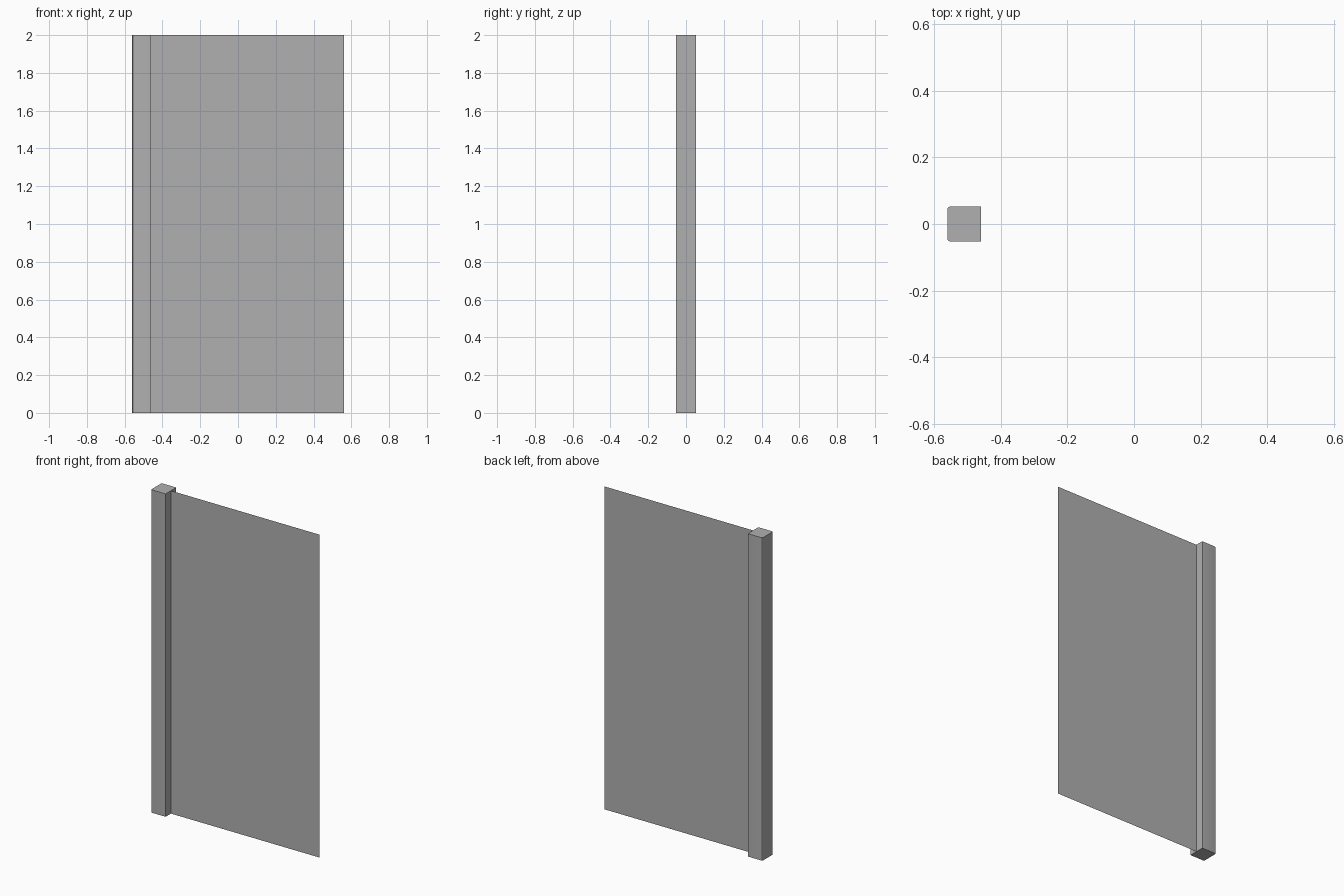
import bpy, bmesh

if "Cube" in bpy.data.objects:
    bpy.data.objects.remove(bpy.data.objects["Cube"])

H = 2.0
X0, X1, XP = -0.56, -0.46, 0.56    # post outer side, post inner side, panel free edge
HALF = 0.052                       # half depth of the post
R = 0.007                          # rounding of the outer post edges

grey = bpy.data.materials.new("dark_grey")
grey.diffuse_color = (0.434, 0.434, 0.434, 1)
grey.use_nodes = True
grey.node_tree.nodes["Principled BSDF"].inputs["Base Color"].default_value = grey.diffuse_color


def make_object(name, bm):
    mesh = bpy.data.meshes.new(name)
    bm.to_mesh(mesh)
    bm.free()
    mesh.materials.append(grey)
    obj = bpy.data.objects.new(name, mesh)
    bpy.context.collection.objects.link(obj)
    return obj


# Hinge post: box with its two outer vertical edges rounded
bm = bmesh.new()
bmesh.ops.create_cube(bm, size=1)
bmesh.ops.scale(bm, vec=(X1 - X0, 2 * HALF, H), verts=bm.verts)
bmesh.ops.translate(bm, vec=((X0 + X1) / 2, 0, H / 2), verts=bm.verts)
outer = [e for e in bm.edges if all(v.co.x < X0 + 0.001 for v in e.verts)
         and abs(e.verts[0].co.z - e.verts[1].co.z) > 1]
bmesh.ops.bevel(bm, geom=outer, offset=R, segments=3, profile=0.5, affect='EDGES')
post = make_object("hinge_post", bm)

# Door panel: single flat sheet meeting the middle of the post
bm = bmesh.new()
bm.faces.new([bm.verts.new((x, 0, z)) for x, z in ((X1, 0), (XP, 0), (XP, H), (X1, H))])
make_object("door_panel", bm)

# Smooth only the rounded edges
bpy.context.view_layer.objects.active = post
post.select_set(True)
bpy.ops.object.shade_smooth_by_angle()
